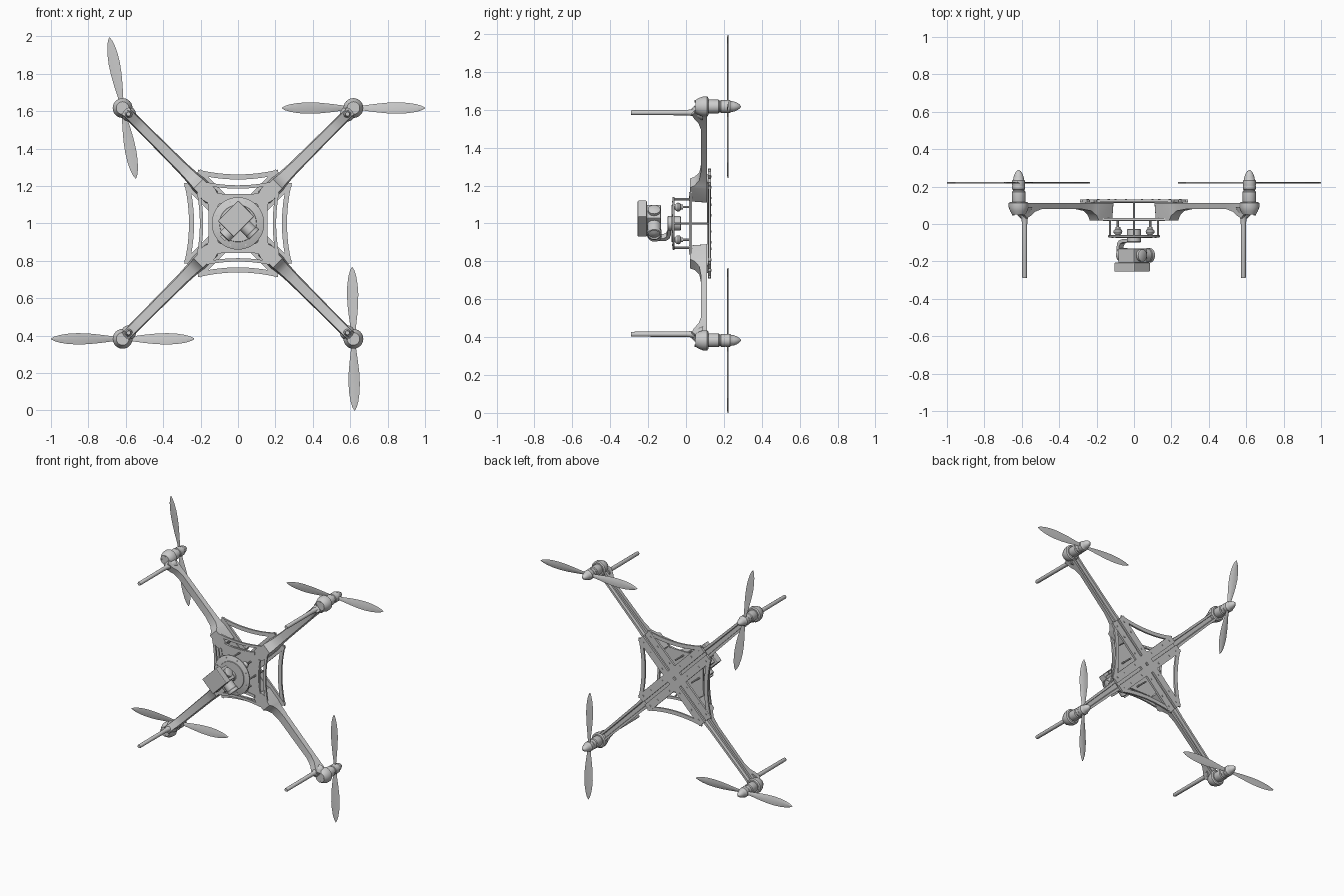
import bpy, bmesh
from math import sin, cos, pi, radians
from mathutils import Vector

if "Cube" in bpy.data.objects:
    bpy.data.objects.remove(bpy.data.objects["Cube"])

D45 = pi / 4
R = 0.617          # rotor offset from the centre in x and z


def P(a, b, y, ang=0.0, cx=0.0, cz=0.0):
    """Point from a turned frame in the x-z plane, y is the rotor axis."""
    return Vector((cx + a * cos(ang) - b * sin(ang), y, 1 + cz + a * sin(ang) + b * cos(ang)))


def loft(name, rings, smooth=True):
    bm = bmesh.new()
    vs = [[bm.verts.new(p) for p in ring] for ring in rings]
    n = len(vs[0])
    for r0, r1 in zip(vs, vs[1:]):
        for i in range(n):
            j = (i + 1) % n
            bm.faces.new((r0[i], r0[j], r1[j], r1[i]))
    bm.faces.new(vs[0][::-1])
    bm.faces.new(vs[-1])
    bmesh.ops.recalc_face_normals(bm, faces=bm.faces)
    me = bpy.data.meshes.new(name)
    bm.to_mesh(me)
    bm.free()
    ob = bpy.data.objects.new(name, me)
    bpy.context.collection.objects.link(ob)
    if smooth:
        bpy.ops.object.select_all(action='DESELECT')
        ob.select_set(True)
        bpy.context.view_layer.objects.active = ob
        bpy.ops.object.shade_smooth_by_angle(angle=radians(35))
    return ob


def plate(name, pts, y0, y1, ang=0.0):
    return loft(name, [[P(a, b, y, ang) for a, b in pts] for y in (y0, y1)], False)


def rect(a0, a1, b0, b1):
    return [(a0, b0), (a1, b0), (a1, b1), (a0, b1)]


def lathe(name, base, profile, axis=(0, 1, 0), n=24):
    q = Vector(axis).to_track_quat('Z', 'Y')
    return loft(name, [[Vector(base) + q @ Vector((r * cos(2 * pi * i / n), r * sin(2 * pi * i / n), t))
                        for i in range(n)] for r, t in profile])


def arc_strip(name, half, z_end, z_mid, width, y0, y1, ang):
    xs = [half * (i / 8 - 1) for i in range(17)]
    top = [(x, z_mid + (z_end - z_mid) * (x / half) ** 2) for x in xs]
    plate(name, top + [(x, z - width) for x, z in reversed(top)], y0, y1, ang)


# --- arms, legs, motors and propellers, one set per corner ---
stations = [(.19, .035, .085), (.2, .044, .02), (.3, .044, .02), (.315, .041, .045),
            (.35, .037, .07), (.42, .033, .08), (.72, .029, .08), (.77, .029, .066),
            (.8, .029, .045), (.835, .03, .03), (.855, .035, .05), (.9, .03, .09)]
blade = [(.015, .011), (.06, .015), (.12, .023), (.18, .029), (.24, .031),
         (.29, .028), (.335, .021), (.365, .012), (.383, .002)]
prop_angles = [0, 100.6, 0, 91]
T = .112

for k in range(4):
    ang = D45 + k * pi / 2
    cx, cz = R * (1, -1, -1, 1)[k], R * (1, 1, -1, -1)[k]
    hub = Vector((cx, 0, 1 + cz))

    # channelled arm with deep root block
    loft(f"arm_{k}", [[P(r, b * w, y, ang) for b, y in (
        (-1, T), (-.8, yb), (.8, yb), (1, T), (.5, T), (.4, T - .02), (-.4, T - .02), (-.5, T))]
        for r, w, yb in stations])

    # motor mount cup with four screws
    lathe(f"motor_mount_{k}", hub, [(.034, .05), (.046, .07), (.053, .09), (.053, .112), (.045, .118)])
    for s in range(4):
        o = P(.028, 0, .046, ang + D45 + s * pi / 2, cx, cz)
        lathe(f"mount_screw_{k}_{s}", o, [(.006, 0), (.006, .012)], n=8)

    # landing leg flaring into the arm
    lathe(f"landing_leg_{k}", P(.827, 0, 0, ang),
          [(.011, -.29), (.013, -.285), (.014, 0), (.017, .03), (.025, .055), (.035, .075), (.04, .09)], n=16)

    # motor body and spinner
    lathe(f"motor_{k}", hub, [(.033, .11), (.036, .116), (.036, .172), (.031, .177), (.031, .182), (.034, .186)
                              , (.034, .205), (.03, .208)])
    lathe(f"spinner_{k}", hub, [(.033, .206), (.034, .21), (.034, .232), (.029, .238), (.027, .252),
                                (.021, .268), (.012, .282), (.002, .29)])

    # two twisted blades
    for h in range(2):
        pa = radians(prop_angles[k]) + h * pi
        rings = []
        for s, w in blade:
            tw = .32 - .5 * s
            ring = []
            for c, t in ((-1, 0), (-.5, .003), (.3, .004), (1, 0), (.3, -.002), (-.5, -.002)):
                ring.append(P(s, c * w * cos(tw) - t * sin(tw), .22 + c * w * sin(tw) * .7 + t, pa, cx, cz))
            rings.append(ring)
        loft(f"propeller_blade_{k}_{h}", rings)

# --- rear cross straps: two rails over a narrow backing ---
for k in range(2):
    ang = D45 + k * pi / 2
    for s in (-1, 1):
        lo, hi = sorted((s * .01, s * .064))
        plate(f"cross_strap_rail_{k}_{s}", rect(-.346, .346, lo, hi), .116, .131, ang)
        for r in (-.31, -.23, -.1, .1, .23, .31):
            lathe(f"strap_screw_{k}_{s}_{r}", P(r, s * .04, .128, ang), [(.007, 0), (.006, .006)], n=8)
    plate(f"cross_strap_backing_{k}", rect(-.34, .34, -.03, .03), .111, .118, ang)

# --- curved frame strips on all four sides ---
for k in range(4):
    ang = k * pi / 2
    arc_strip(f"outer_frame_strip_{k}", .215, .288, .262, .027, .118, .13, ang)
    arc_strip(f"inner_frame_strip_{k}", .165, .22, .204, .018, .02, .032, ang)
    arc_strip(f"slot_edge_strip_{k}", .12, .165, .152, .02, .016, .03, ang)

# --- front plate with notched sides ---
outline = []
side = [(.17, .22), (.125, .19), (.108, .157), (-.108, .157), (-.125, .19), (-.17, .22)]
for k in range(4):
    c, s = cos(k * pi / 2), sin(k * pi / 2)
    outline += [(x * c - z * s, x * s + z * c) for x, z in side]
plate("front_plate", outline, .02, .032)

# --- standoffs, gimbal plate and dampers ---
for k in range(4):
    lathe(f"standoff_{k}", P(.128, 0, 0, k * pi / 2), [(.006, -.062), (.006, .12)], n=10)
    a = D45 + k * pi / 2
    lathe(f"damper_{k}", P(.122, 0, 0, a),
          [(.012, -.066), (.013, -.058), (.021, -.05), (.024, -.042), (.021, -.032), (.013, -.026), (.013, -.016)])
    lathe(f"damper_post_{k}", P(.122, 0, 0, a), [(.006, -.02), (.006, .022)], n=10)
    for j in (-.35, .35):
        lathe(f"plate_screw_{k}_{j}", P(.122, 0, -.075, k * pi / 2 + j), [(.005, 0), (.005, .008)], n=8)
lathe("gimbal_plate", (0, 0, 1), [(.137, -.071), (.14, -.069), (.14, -.062), (.137, -.06)], n=48)
lathe("gimbal_plate_step", (0, 0, 1), [(.098, -.076), (.1, -.068)], n=40)
lathe("yaw_motor", (0, 0, 1), [(.034, -.098), (.038, -.094), (.038, -.03), (.03, -.026)])

# --- bent gimbal arm reaching sideways and down to the camera ---
bend = [(0, -.08), (.07, -.08), (.098, -.088), (.113, -.106), (.116, -.18),
        (.097, -.18), (.095, -.118), (.086, -.104), (.067, -.098), (0, -.098)]
loft("gimbal_arm", [[P(-s, b, y, D45) for s, y in bend] for b in (-.017, .017)])
e, d = (.7071, 0, .7071), (.7071, 0, -.7071)
lathe("tilt_motor", P(-.104, 0, -.165, D45), [(.03, 0), (.036, .004), (.036, .05), (.03, .054)], e)
lathe("tilt_pivot", P(.055, .02, -.168, D45), [(.033, 0), (.033, .03), (.027, .034)], e)

# --- camera body, hood and lens ---
for name, r, y0, y1 in (("camera_body", rect(-.067, .088, -.035, .085), -.255, -.207),
                        ("camera_back", rect(-.052, .07, -.03, .07), -.208, -.132)):
    ob = plate(name, r, y0, y1, D45)
    bv = ob.modifiers.new("soft_edges", 'BEVEL')
    bv.width, bv.segments = .005, 2
lathe("camera_lens", P(.018, -.02, -.168, D45),
      [(.036, 0), (.036, .06), (.039, .063), (.039, .082), (.032, .084), (.03, .074), (.014, .078), (.002, .08)], d)
